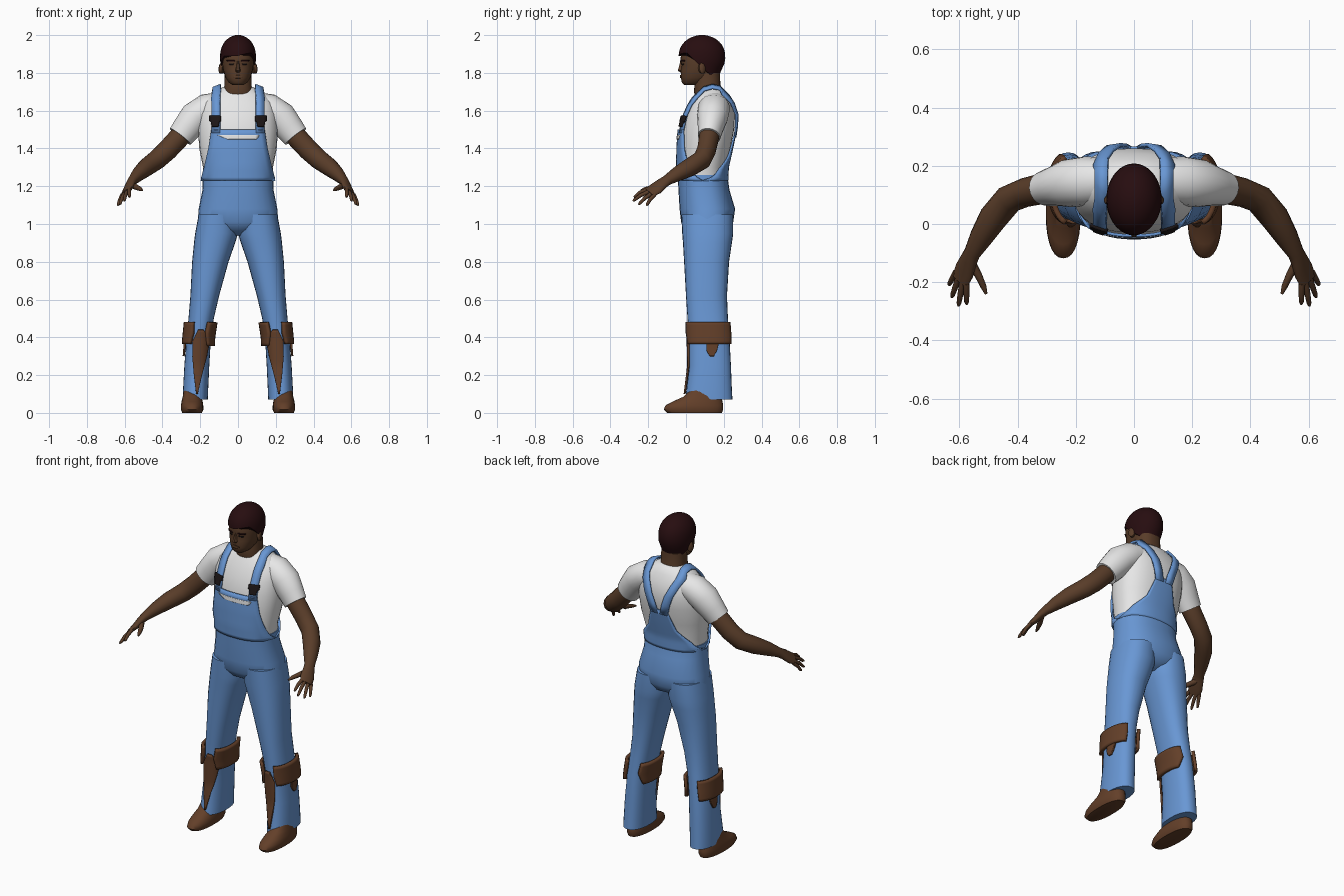
import bpy, math
from mathutils import Vector

if "Cube" in bpy.data.objects:
    bpy.data.objects.remove(bpy.data.objects["Cube"])

P = 2.3  # roundness of the body cross-sections


def material(name, col):
    m = bpy.data.materials.new(name)
    m.diffuse_color = (*col, 1)
    m.use_nodes = True
    m.node_tree.nodes["Principled BSDF"].inputs["Base Color"].default_value = m.diffuse_color
    return m


DENIM = material("denim_blue", (0.14, 0.31, 0.66))
WHITE = material("shirt_white", (0.80, 0.80, 0.80))
SKIN = material("skin_brown", (0.10, 0.046, 0.022))
LEATHER = material("leather_brown", (0.125, 0.05, 0.022))
HAIR = material("hair_dark", (0.02, 0.004, 0.005))
BLACK = material("buckle_black", (0.012, 0.008, 0.008))


def add(name, verts, faces, mat, mirror=False, thick=0):
    me = bpy.data.meshes.new(name)
    me.from_pydata([tuple(v) for v in verts], [], faces)
    me.materials.append(mat)
    ob = bpy.data.objects.new(name, me)
    bpy.context.collection.objects.link(ob)
    bpy.ops.object.select_all(action='DESELECT')
    ob.select_set(True)
    bpy.context.view_layer.objects.active = ob
    bpy.ops.object.mode_set(mode='EDIT')
    bpy.ops.mesh.select_all(action='SELECT')
    bpy.ops.mesh.normals_make_consistent(inside=False)
    bpy.ops.object.mode_set(mode='OBJECT')
    bpy.ops.object.shade_smooth_by_angle(angle=math.radians(50))
    if thick:
        s = ob.modifiers.new("thickness", 'SOLIDIFY')
        s.thickness, s.offset = thick, 0
    if mirror:
        ob.modifiers.new("mirror", 'MIRROR')
    return ob


def grid_faces(rows, cols, closed):
    n = cols if closed else cols - 1
    return [(r * cols + c, r * cols + (c + 1) % cols,
             (r + 1) * cols + (c + 1) % cols, (r + 1) * cols + c)
            for r in range(rows - 1) for c in range(n)]


def skin_rings(name, rings, mat, mirror=False):
    n, k = len(rings[0]), len(rings)
    faces = grid_faces(k, n, True)
    faces += [tuple(range(n)), tuple(range((k - 1) * n, k * n))]
    return add(name, [v for r in rings for v in r], faces, mat, mirror)


def section(prof, z):
    """Interpolate a profile of rows (z, x0, x1, y_front, y_back)."""
    z = min(max(z, prof[0][0]), prof[-1][0])
    for a, b in zip(prof, prof[1:]):
        if z <= b[0]:
            t = (z - a[0]) / (b[0] - a[0])
            return [p + (q - p) * t for p, q in zip(a, b)][1:]


def point(prof, z, ang, off=0.0):
    x0, x1, yf, yb = section(prof, z)
    c, s = math.cos(ang), math.sin(ang)
    cx = math.copysign(abs(c) ** (2 / P), c)
    sy = math.copysign(abs(s) ** (2 / P), s)
    return Vector(((x0 + x1) / 2 + ((x1 - x0) / 2 + off) * cx,
                   (yf + yb) / 2 + ((yb - yf) / 2 + off) * sy, z))


def angle_at(prof, z, x, side):
    x0, x1 = section(prof, z)[:2]
    u = max(-1, min(1, (2 * x - x0 - x1) / (x1 - x0)))
    return side * math.acos(math.copysign(abs(u) ** (P / 2), u))


def loft(name, prof, mat, mirror=False, n=28):
    return skin_rings(name, [[point(prof, r[0], 2 * math.pi * i / n) for i in range(n)]
                             for r in prof], mat, mirror)


def patch(name, prof, side, rows, off, mat, mirror=False, thick=0.01, cols=13):
    """Sheet lying on a profile; rows are (z, x0, x1), or angles in degrees if side is 0."""
    fine = [[p + (q - p) * t / 4 for p, q in zip(a, b)]
            for a, b in zip(rows, rows[1:]) for t in range(4)] + [rows[-1]]
    verts = []
    for z, lo, hi in fine:
        for i in range(cols):
            v = lo + (hi - lo) * i / (cols - 1)
            a = angle_at(prof, z, v, side) if side else math.radians(v)
            verts.append(point(prof, z, a, off))
    return add(name, verts, grid_faces(len(fine), cols, False), mat, mirror, thick)


def tube(name, path, mat, ref, n=14):
    """Mirrored limb along (x, y, z, radius along ref, radius across)."""
    pts, rings = [Vector(p[:3]) for p in path], []
    for i, p in enumerate(path):
        t = (pts[min(i + 1, len(pts) - 1)] - pts[max(i - 1, 0)]).normalized()
        u = Vector(ref)
        u = (u - t * u.dot(t)).normalized()
        w = t.cross(u)
        rings.append([pts[i] + u * p[3] * math.cos(a) + w * p[4] * math.sin(a)
                      for a in (2 * math.pi * k / n for k in range(n))])
    return skin_rings(name, rings, mat, True)


def sym(rows):
    return [(z, -w, w, f, b) for z, w, f, b in rows]


# Shirt body and sleeves
TORSO = sym([(1.20, .182, -.033, .208), (1.30, .185, -.038, .212), (1.40, .205, -.036, .235),
             (1.50, .212, -.030, .255), (1.58, .208, -.008, .260), (1.64, .195, .020, .243),
             (1.685, .145, .045, .222), (1.71, .105, .062, .205), (1.725, .08, .075, .185)])
loft("shirt_body", TORSO, WHITE)
tube("sleeve", [(.09, .15, 1.63, .075, .07), (.16, .148, 1.612, .085, .08),
                (.225, .14, 1.565, .082, .085), (.27, .13, 1.508, .068, .077),
                (.305, .122, 1.463, .06, .07)], WHITE, (0, 1, 0), 20)

# Dungaree seat, legs, bib and back panel
loft("dungaree_seat", sym([(.94, .06, .05, .17), (.97, .13, .0, .23), (1.01, .214, -.026, .25),
                           (1.08, .208, -.034, .26), (1.18, .188, -.04, .23),
                           (1.26, .189, -.044, .219)]), DENIM)
LEG = [(.07, .160, .292, -.005, .246), (.12, .158, .291, .002, .243), (.25, .152, .284, .018, .238),
       (.40, .143, .272, .015, .230), (.50, .128, .262, .008, .222), (.62, .100, .252, .0, .217),
       (.80, .050, .243, -.010, .228), (.90, .015, .233, -.016, .243), (.95, .0, .227, -.02, .25),
       (1.05, .0, .208, -.025, .25)]
loft("dungaree_leg", LEG, DENIM, True)
patch("bib", TORSO, -1, [(1.23, -.185, .185), (1.30, -.168, .168), (1.40, -.148, .148),
                         (1.50, -.133, .133)], .010, DENIM)
patch("back_panel", TORSO, 1, [(1.23, -.185, .185), (1.29, -.15, .15), (1.36, -.09, .09),
                               (1.48, -.05, .05)], .010, DENIM)
patch("bib_fold", TORSO, -1, [(1.448, -.05, .09), (1.458, -.075, .10), (1.472, -.105, .105)],
      .014, WHITE, thick=.006)

# Shoulder straps and buckles
line = [(.11, z, -1) for z in (1.48, 1.54, 1.58, 1.63, 1.665)]
back = [(.105, 1.68, 1), (.09, 1.64, 1), (.065, 1.58, 1), (.045, 1.52, 1), (.03, 1.46, 1)]
mid = [Vector((.112, y, z)) for y, z in ((.095, 1.715), (.14, 1.728), (.18, 1.72))]
spine = [[point(TORSO, z, angle_at(TORSO, z, x + d, s), .012) for d in (-.021, .021)]
         for x, z, s in line]
spine += [[m + Vector((d, 0, -d * .4)) for d in (-.021, .021)] for m in mid]
spine += [[point(TORSO, z, angle_at(TORSO, z, x + d, s), .014) for d in (-.023, .023)]
          for x, z, s in back]
add("strap", [v for r in spine for v in r], grid_faces(len(spine), 2, False), DENIM, True, .012)
patch("buckle", TORSO, -1, [(1.515, .095, .125), (1.54, .09, .13), (1.545, .083, .137),
                            (1.572, .083, .137)], .020, BLACK, True, .012, 5)

# Knee pads, bare shin openings and shoes
patch("knee_pad_outer", LEG, 0, [(.365, -62, 62), (.42, -70, 66), (.48, -66, 66)],
      .014, LEATHER, True, .018)
patch("knee_pad_inner", LEG, 0, [(.355, 140, 236), (.42, 118, 248), (.48, 122, 244)],
      .014, LEATHER, True, .018)
patch("pad_strap", LEG, 0, [(.30, 0, 8), (.33, -6, 16), (.37, -6, 22)], .008, LEATHER, True)
patch("shin", LEG, -1, [(.10, .215, .222), (.20, .195, .232), (.30, .172, .238),
                        (.38, .158, .236), (.44, .185, .21)], .007, LEATHER, True)
loft("shoe", [(z, .243 - w, .243 + w, f, b) for z, w, f, b in
              [(0, .052, -.10, .19), (.018, .060, -.118, .197), (.04, .059, -.108, .197),
               (.06, .056, -.07, .193), (.085, .05, -.015, .188), (.13, .042, .03, .17)]],
     LEATHER, True)

# Arms and hands
SPREAD = Vector((.60, .66, -.45))
tube("arm", [(.24, .135, 1.55, .05, .05), (.31, .122, 1.46, .053, .056),
             (.375, .108, 1.39, .05, .055), (.43, .085, 1.34, .05, .053),
             (.485, .02, 1.30, .05, .048), (.525, -.045, 1.265, .041, .038),
             (.556, -.10, 1.232, .030, .026), (.568, -.125, 1.215, .034, .022),
             (.582, -.16, 1.187, .042, .018), (.597, -.195, 1.165, .038, .012)], SKIN, SPREAD)
knuckle = Vector((.594, -.185, 1.169))
tips = {"index": (-.030, (.575, -.276, 1.142)), "middle": (-.010, (.603, -.282, 1.122)),
        "ring": (.011, (.626, -.252, 1.103)), "little": (.030, (.636, -.210, 1.098))}
for name, (k, tip) in tips.items():
    a, b = knuckle + SPREAD * k, Vector(tip)
    m = a.lerp(b, .55) + Vector((0, 0, .006))
    tube(name + "_finger", [(*a, .011, .011), (*m, .010, .010),
                            (*a.lerp(b, .9), .008, .008), (*b, .004, .004)], SKIN, SPREAD, 8)
tube("thumb", [(.562, -.13, 1.207, .017, .017), (.535, -.175, 1.193, .014, .014),
               (.517, -.215, 1.185, .011, .011), (.508, -.24, 1.178, .005, .005)],
     SKIN, SPREAD, 8)

# Neck, head, nose, ears, eyes and brows
loft("neck", sym([(1.66, .085, .055, .19), (1.70, .076, .042, .19), (1.735, .072, .045, .182),
                  (1.80, .07, .05, .18)]), SKIN)
HEAD = sym([(1.735, .028, -.008, .06), (1.748, .048, -.022, .10), (1.775, .066, -.027, .145),
            (1.815, .078, -.027, .18), (1.84, .082, -.023, .19), (1.87, .084, -.030, .195),
            (1.93, .078, -.02, .19), (1.97, .05, .02, .15)])
loft("head", HEAD, SKIN)
skin_rings("nose", [[Vector((-w, -.015, z)), Vector((-w * .4, y, z)), Vector((w * .4, y, z)),
                     Vector((w, -.015, z))] for z, w, y in
                    [(1.803, .014, -.03), (1.812, .019, -.044), (1.83, .012, -.038),
                     (1.862, .008, -.03)]], SKIN)
patch("lips", HEAD, -1, [(1.772, -.012, .012), (1.779, -.026, .026), (1.788, -.01, .01)],
      .003, SKIN, thick=.006)
tube("ear", [(.076, .08, 1.825, .018, .028), (.09, .088, 1.827, .02, .032),
             (.096, .092, 1.828, .012, .022)], SKIN, (0, 1, 0), 12)
patch("eye", HEAD, -1, [(1.843, .024, .044), (1.850, .020, .048)], .001, BLACK, True, .004, 5)
patch("brow", HEAD, -1, [(1.860, .016, .055), (1.867, .018, .058)], .002, HAIR, True, .005, 5)

# Hair cap: swept fringe in front, sideburns, low at the nape
N, R = 36, 12
rings = []
for j in range(R):
    t, ring = j / R, []
    for i in range(N):
        a = 2 * math.pi * i / N
        c, s = math.cos(a), math.sin(a)
        low = 1.825 - .07 * s if s > 0 else 1.825 + .065 * min(1, -s * 1.6) + .03 * max(0, c) * -s
        z = low + (1.998 - low) * math.sin(t * math.pi / 2)
        k = (1 - (max(0, z - 1.885) / .115) ** 2.2) ** .5
        dip = max(0, 1.86 - z)
        ring.append(Vector((.095 * k * c * (1 - dip * 2),
                            .085 + (.124 if s < 0 else .123 - dip * .45) * k * s, z)))
    rings.append(ring)
rings.append([Vector((.012 * math.cos(2 * math.pi * i / N),
                      .085 + .015 * math.sin(2 * math.pi * i / N), 2.0)) for i in range(N)])
skin_rings("hair", rings, HAIR)
